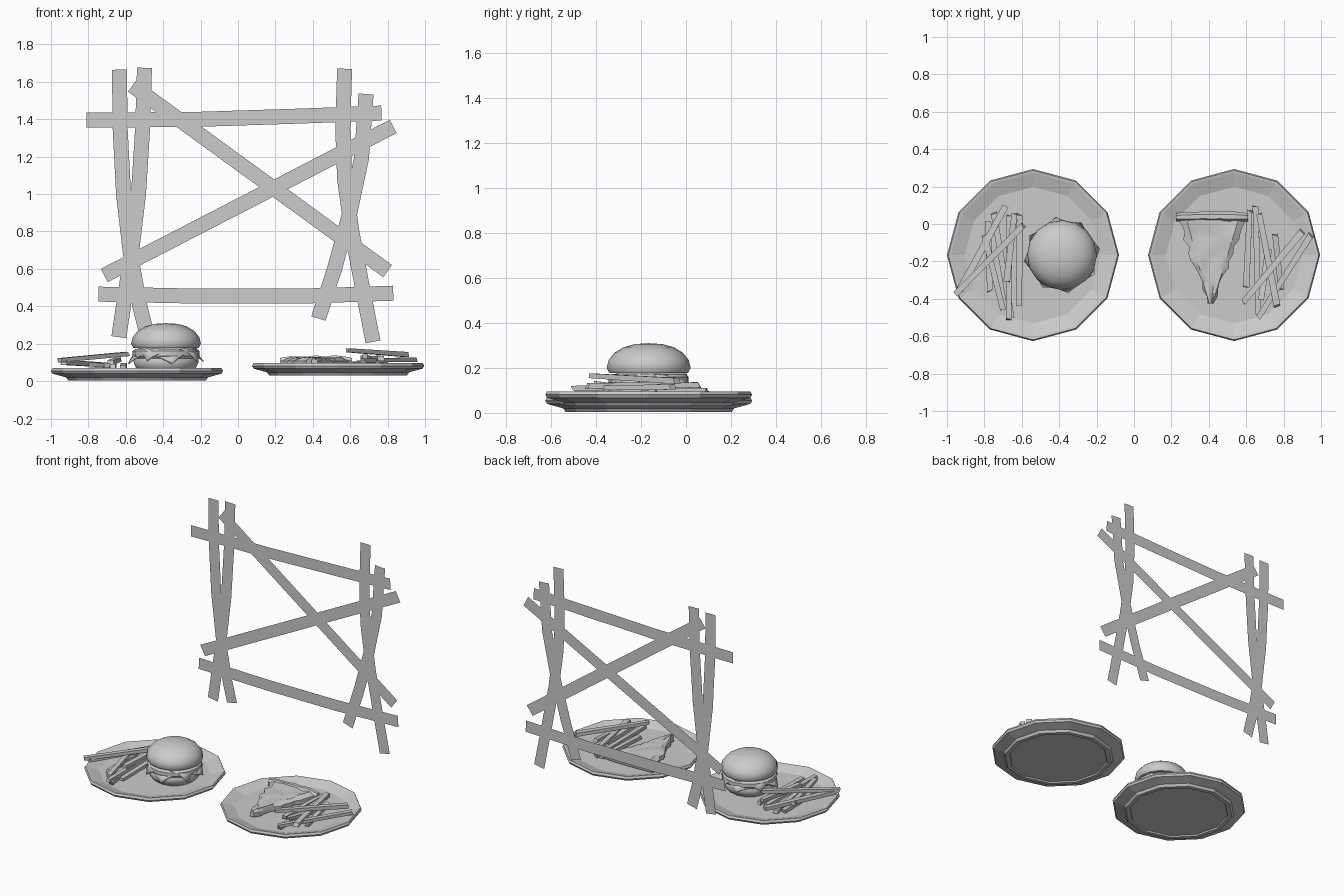
import bpy, bmesh, math, random
from mathutils import Vector

if "Cube" in bpy.data.objects:
    bpy.data.objects.remove(bpy.data.objects["Cube"])

random.seed(4)


def finish(name, bm, smooth=None):
    bmesh.ops.recalc_face_normals(bm, faces=bm.faces)
    me = bpy.data.meshes.new(name)
    bm.to_mesh(me)
    bm.free()
    ob = bpy.data.objects.new(name, me)
    bpy.context.collection.objects.link(ob)
    if smooth:
        bpy.ops.object.select_all(action='DESELECT')
        ob.select_set(True)
        bpy.context.view_layer.objects.active = ob
        bpy.ops.object.shade_smooth_by_angle(angle=math.radians(smooth))
    return ob


def lathe(name, profile, sides, loc, smooth=None):
    """Revolve an (r, z) profile about z."""
    bm = bmesh.new()
    rings = []
    for r, z in profile:
        if r == 0:
            rings.append([bm.verts.new((0, 0, z))] * sides)
        else:
            rings.append([bm.verts.new((r * math.cos(2 * math.pi * i / sides),
                                        r * math.sin(2 * math.pi * i / sides), z)) for i in range(sides)])
    for a, b in zip(rings, rings[1:]):
        for i in range(sides):
            j = (i + 1) % sides
            bm.faces.new(list(dict.fromkeys((a[i], a[j], b[j], b[i]))))
    ob = finish(name, bm, smooth)
    ob.location = loc
    return ob


# --- flat lattice planks at the back (centre lines in x, z) ---
def plank(name, pts, y, width=0.08):
    pts = [Vector(p) for p in pts]
    bm = bmesh.new()
    prev = None
    for i, p in enumerate(pts):
        d = (pts[min(i + 1, len(pts) - 1)] - pts[max(i - 1, 0)]).normalized()
        n = Vector((-d.y, d.x)) * width / 2
        pair = [bm.verts.new((q.x, y, q.y)) for q in (p - n, p + n)]
        if prev:
            bm.faces.new((prev[0], pair[0], pair[1], prev[1]))
        prev = pair
    finish(name, bm)


planks = {
    "left_post_a": [(-.634, 1.665), (-.63, 1.35), (-.612, 1.0), (-.575, .68), (-.527, .41), (-.487, .25)],
    "left_post_b": [(-.5, 1.675), (-.51, 1.35), (-.532, 1.0), (-.57, .68), (-.607, .44), (-.637, .235)],
    "right_post_a": [(.57, 1.67), (.56, 1.35), (.57, 1.08), (.61, .79), (.665, .5), (.722, .21)],
    "right_post_b": [(.685, 1.535), (.66, 1.19), (.598, .9), (.516, .6), (.43, .335)],
    "top_rail": [(-.81, 1.395), (-.2, 1.4), (.33, 1.417), (.767, 1.433)],
    "bottom_rail": [(-.746, .465), (-.2, .454), (.33, .454), (.83, .47)],
    "rising_brace": [(-.715, .565), (.83, 1.362)],
    "falling_brace": [(-.565, 1.58), (.8, .588)],
}
for i, (name, pts) in enumerate(planks.items()):
    plank(name, pts, 0.628 - 0.001 * i)

# --- plates ---
plate_profile = [(0, .012), (.335, .012), (.34, .003), (.368, .003), (.38, .02), (.452, .04),
                 (.46, .054), (.453, .069), (.44, .067), (.365, .043), (0, .043)]
LIFT = 0.027
lathe("left_plate", plate_profile, 12, (-.54, -.166, 0))
lathe("right_plate", plate_profile, 12, (.535, -.166, LIFT))

# --- burger ---
burger = (-.385, -.166, 0)
lathe("bottom_bun", [(0, .045), (.13, .045), (.16, .07), (.175, .105), (.165, .125), (0, .125)], 16, burger, 50)
lathe("patty", [(0, .12), (.165, .12), (.178, .135), (.178, .16), (.165, .172), (0, .172)], 16, burger, 40)
lathe("top_bun", [(0, .178), (.175, .178), (.187, .2), (.178, .235), (.152, .268), (.112, .292),
                  (.06, .306), (0, .31)], 16, burger, 60)


def leaf(name, z, size, droop, turn):
    """Thin square slice with hanging corners."""
    bm = bmesh.new()
    bmesh.ops.create_grid(bm, x_segments=8, y_segments=8, size=size)
    for v in bm.verts:
        r = v.co.length
        over = max(0, r - .165)
        a = math.atan2(v.co.y, v.co.x) + turn
        r = min(r, .165) + over * .5
        v.co = (r * math.cos(a), r * math.sin(a),
                z - over * droop + (.008 * math.sin(5 * a) if over else 0))
    ob = finish(name, bm, 40)
    ob.location = burger
    s = ob.modifiers.new("thickness", 'SOLIDIFY')
    s.thickness = .006


leaf("cheese", .176, .17, 1.0, .25)
leaf("lettuce", .15, .175, .6, .95)


# --- fries: tapered-end sticks from top-view end points with end heights ---
def fry(name, a, b, w=.036, h=.026):
    a, b = Vector(a), Vector(b)
    d = (b - a).normalized()
    side = Vector((-d.y, d.x, 0)).normalized()
    up = d.cross(side)
    if up.z < 0:
        up = -up
    bm = bmesh.new()
    rings = []
    for p in (a, b):
        k = random.uniform(.8, 1.05)
        rings.append([bm.verts.new(p + side * s * w * k / 2 + up * t * h * k / 2
                                   + d * random.uniform(-.01, .01))
                      for s, t in ((-1, -1), (1, -1), (1, 1), (-1, 1))])
    bm.faces.new(rings[0])
    bm.faces.new(rings[1])
    for i in range(4):
        j = (i + 1) % 4
        bm.faces.new((rings[0][i], rings[0][j], rings[1][j], rings[1][i]))
    finish(name, bm)


left_fries = [(-.95, -.37, .112, -.595, -.01, .145), (-.69, .09, .085, -.93, -.35, .1),
              (-.665, .05, .08, -.67, -.51, .08), (-.61, .05, .085, -.615, -.43, .075),
              (-.78, .01, .06, -.77, -.36, .06), (-.8, -.06, .09, -.7, -.46, .085),
              (-.75, .06, .065, -.655, -.5, .06), (-.64, .05, .115, -.68, -.3, .1)]
right_fries = [(.583, -.42, .165, .9, -.04, .142), (.945, -.06, .115, .665, -.5, .11),
               (.65, .09, .1, .665, -.49, .09), (.618, .07, .095, .6, -.33, .09),
               (.67, .05, .125, .765, -.44, .12), (.755, -.06, .125, .785, -.34, .09),
               (.72, -.13, .095, .68, -.4, .13)]
for side, fries in (("left", left_fries), ("right", right_fries)):
    for i, f in enumerate(fries):
        fry(f"{side}_fry_{i + 1}", f[:3], f[3:])

# --- pizza slice: bumpy wedge with ragged tip, plus crust ---
bm = bmesh.new()
rows, cols = 12, 8
grid = []
for r in range(rows + 1):
    t = r / rows
    half = .175 * (1 - t) + .012
    row = []
    for c in range(cols + 1):
        u = 2 * c / cols - 1
        edge = abs(u) == 1
        x = .42 - .01 * t + u * half + (random.uniform(-.012, .012) if edge else 0)
        y = .03 - .455 * t
        row.append(bm.verts.new((x, y, .108 if edge else .118 + random.uniform(-.006, .012))))
    grid.append(row)
for a, b in zip(grid, grid[1:]):
    for c in range(cols):
        bm.faces.new((a[c], a[c + 1], b[c + 1], b[c]))
ext = bmesh.ops.extrude_face_region(bm, geom=bm.faces[:])
for v in ext["geom"]:
    if isinstance(v, bmesh.types.BMVert):
        v.co.z = .078
finish("pizza_slice", bm, 30)

bm = bmesh.new()
section = [(-.022, 0), (.022, 0), (.028, .03), (.012, .055), (-.012, .055), (-.026, .035)]
rings = []
for i in range(9):
    x = .225 + .385 * i / 8
    k = .8 if i in (0, 8) else random.uniform(.92, 1.06)
    rings.append([bm.verts.new((x, .04 + y * k - .02 * (i / 8 - .5) ** 2 , .08 + z * k)) for y, z in section])
for a, b in zip(rings, rings[1:]):
    for i in range(6):
        j = (i + 1) % 6
        bm.faces.new((a[i], a[j], b[j], b[i]))
bm.faces.new(rings[0])
bm.faces.new(rings[-1])
finish("pizza_crust", bm, 40)
